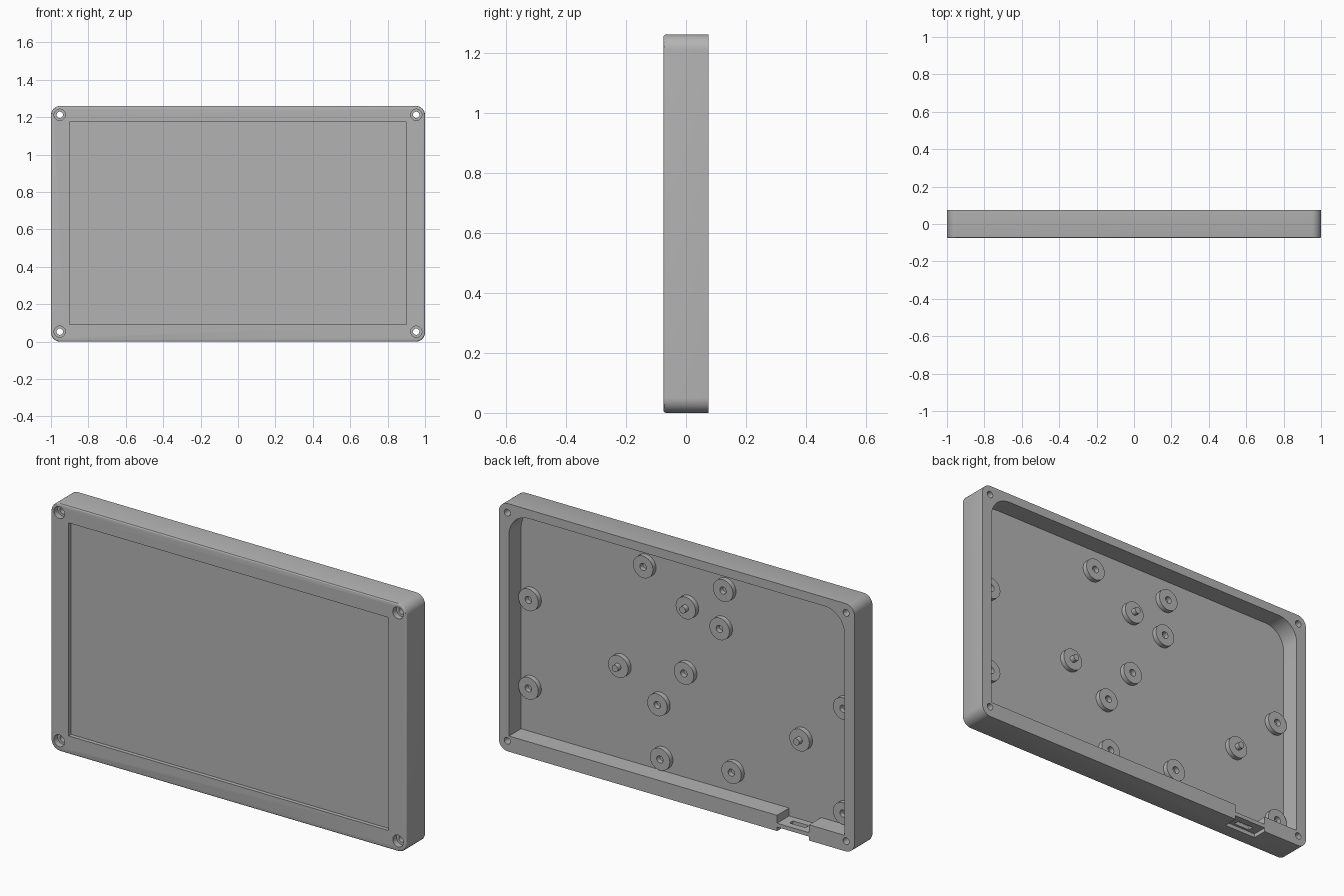
import bpy, bmesh, math
from mathutils import Vector

if "Cube" in bpy.data.objects:
    bpy.data.objects.remove(bpy.data.objects["Cube"], do_unlink=True)

grey = bpy.data.materials.new("plain_grey")
grey.use_nodes = True
colour = (0.45, 0.45, 0.45, 1)
grey.diffuse_color = colour
grey.node_tree.nodes["Principled BSDF"].inputs["Base Color"].default_value = colour

WIDTH, HEIGHT = 2.0, 1.26
FRONT, BACK, FLOOR = -0.075, 0.075, -0.022


def finish(name, bm):
    bmesh.ops.recalc_face_normals(bm, faces=bm.faces)
    mesh = bpy.data.meshes.new(name)
    bm.to_mesh(mesh)
    bm.free()
    mesh.materials.append(grey)
    obj = bpy.data.objects.new(name, mesh)
    bpy.context.collection.objects.link(obj)
    return obj


def slab(name, x0, x1, z0, z1, y0, y1, r_low=0, r_top=0, lip=0, steps=10):
    """Rounded rectangle in XZ, extruded along Y, with an optional front edge bevel."""
    pts = []
    corners = [(x1, z0, -1, 1, r_low, -90), (x1, z1, -1, -1, r_top, 0),
               (x0, z1, 1, -1, r_top, 90), (x0, z0, 1, 1, r_low, 180)]
    for cx, cz, sx, sz, r, start in corners:
        if not r:
            pts.append((cx, cz))
            continue
        for i in range(steps + 1):
            a = math.radians(start + 90 * i / steps)
            pts.append((cx + sx * r + r * math.cos(a), cz + sz * r + r * math.sin(a)))
    bm = bmesh.new()
    front = bm.faces.new([bm.verts.new((x, y0, z)) for x, z in pts])
    grown = bmesh.ops.extrude_face_region(bm, geom=[front])
    moved = [v for v in grown["geom"] if isinstance(v, bmesh.types.BMVert)]
    bmesh.ops.translate(bm, verts=moved, vec=(0, y1 - y0, 0))
    if lip:
        edges = [e for e in bm.edges if all(abs(v.co.y - y0) < 1e-5 for v in e.verts)]
        bmesh.ops.bevel(bm, geom=edges, offset=lip, segments=3, profile=0.5, affect='EDGES')
    return finish(name, bm)


def turned(name, profile, x, z, steps=32):
    """Closed (radius, y) profile spun about a Y axis through x, z."""
    bm = bmesh.new()
    verts = [bm.verts.new((r, y, 0)) for r, y in profile]
    edges = [bm.edges.new((a, b)) for a, b in zip(verts, verts[1:] + verts[:1])]
    bmesh.ops.spin(bm, geom=verts + edges, cent=(0, 0, 0), axis=(0, 1, 0),
                   angle=math.tau, steps=steps)
    bmesh.ops.remove_doubles(bm, verts=bm.verts, dist=1e-5)
    bmesh.ops.translate(bm, verts=bm.verts, vec=Vector((x, 0, z)))
    return finish(name, bm)


def select(obj):
    bpy.ops.object.select_all(action='DESELECT')
    obj.select_set(True)
    bpy.context.view_layer.objects.active = obj


def cut(body, cutter):
    select(body)
    mod = body.modifiers.new("cut", 'BOOLEAN')
    mod.operation, mod.solver, mod.object = 'DIFFERENCE', 'EXACT', cutter
    bpy.ops.object.modifier_apply(modifier=mod.name)
    bpy.data.objects.remove(cutter, do_unlink=True)


def smooth(obj):
    select(obj)
    bpy.ops.object.shade_smooth_by_angle(angle=math.radians(30))


# Housing shell with a rear cavity and a shallow front panel recess
case = slab("case", -WIDTH / 2, WIDTH / 2, 0, HEIGHT, FRONT, BACK, 0.05, 0.05, lip=0.008)
cut(case, slab("cavity", -0.943, 0.943, 0.08, 1.215, FLOOR, 0.2, 0, 0.11))
cut(case, slab("panel_recess", -0.9, 0.9, 0.092, 1.175, -0.2, -0.055))

# Counterbored corner screw holes
for x in (-0.953, 0.953):
    for z in (0.053, 1.213):
        cut(case, turned("screw_hole", [(0, -0.2), (0.03, -0.2), (0.03, -0.045),
                                        (0.017, -0.045), (0.017, 0.2), (0, 0.2)], x, z))

# Connector notch: thin wall, outer pocket and oblong slot
PORT = -0.655
cut(case, slab("port_notch", PORT - 0.09, PORT + 0.09, 0.04, 0.12, FLOOR, 0.2))
cut(case, slab("port_pocket", PORT - 0.09, PORT + 0.09, -0.1, 0.02, 0, 0.2))
cut(case, slab("port_slot", PORT - 0.045, PORT + 0.045, -0.05, 0.06, 0.012, 0.04))
smooth(case)

# Mounting bosses on the cavity floor: hollow ones and ones with a locating pin
TOP = FLOOR + 0.025
hollow = [(0.018, FLOOR - 0.002), (0.018, TOP), (0.056, TOP), (0.056, FLOOR - 0.002)]
pinned = [(0, FLOOR - 0.002), (0, TOP + 0.026), (0.017, TOP + 0.026), (0.017, TOP),
          (0.056, TOP), (0.056, FLOOR - 0.002)]
hollow_spots = [(0.885, 0.76), (0.885, 0.31), (0.24, 1.10), (-0.21, 1.10), (-0.19, 0.90),
                (0.01, 0.62), (0.16, 0.42), (0.145, 0.147), (-0.257, 0.187),
                (-0.885, 0.68), (-0.885, 0.147)]
pinned_spots = [(0, 0.955), (0.38, 0.556), (-0.64, 0.455)]
for x, z in hollow_spots:
    smooth(turned("hollow_boss", hollow, x, z))
for x, z in pinned_spots:
    smooth(turned("pinned_boss", pinned, x, z))
